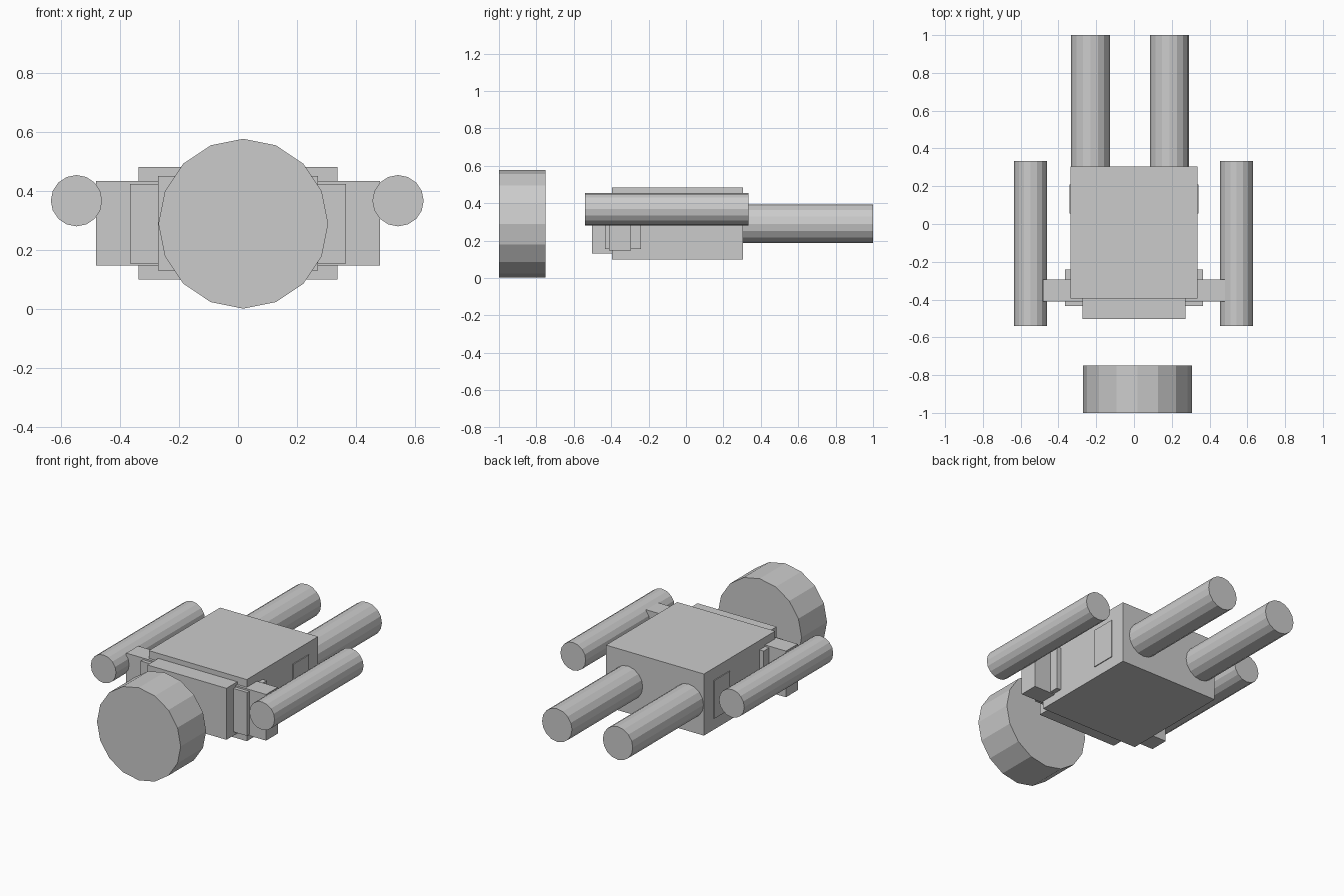
import bpy
import bmesh
from math import pi
from mathutils import Matrix, Vector

cube = bpy.data.objects.get("Cube")
if cube:
    bpy.data.objects.remove(cube, do_unlink=True)

grey = bpy.data.materials.new("plain grey")
grey.use_nodes = True
colour = (0.6, 0.6, 0.6, 1)
grey.diffuse_color = colour
grey.node_tree.nodes["Principled BSDF"].inputs["Base Color"].default_value = colour


def add_object(name, bm):
    mesh = bpy.data.meshes.new(name)
    bm.to_mesh(mesh)
    bm.free()
    mesh.materials.append(grey)
    obj = bpy.data.objects.new(name, mesh)
    bpy.context.collection.objects.link(obj)
    return obj


def box(name, low, high):
    low, high = Vector(low), Vector(high)
    bm = bmesh.new()
    place = Matrix.Translation((low + high) / 2) @ Matrix.Diagonal((*(high - low), 1))
    bmesh.ops.create_cube(bm, size=1, matrix=place)
    return add_object(name, bm)


def tube(name, x, z, radius, front, back):
    """Sixteen-sided cylinder lying along y."""
    bm = bmesh.new()
    place = Matrix.Translation((x, (front + back) / 2, z)) @ Matrix.Rotation(pi / 2, 4, "X")
    bmesh.ops.create_cone(bm, cap_ends=True, segments=16, radius1=radius,
                          radius2=radius, depth=back - front, matrix=place)
    return add_object(name, bm)


# Main body and the panel on its front
box("body", (-0.337, -0.395, 0.10), (0.337, 0.305, 0.483))
box("front_panel", (-0.272, -0.502, 0.132), (0.272, -0.39, 0.452))

# Shoulder block and cross arm through the body
box("shoulder_block", (-0.366, -0.433, 0.155), (0.366, -0.24, 0.425))
box("cross_arm", (-0.481, -0.411, 0.148), (0.481, -0.295, 0.435))

# Thin plates on both sides
for side, sign in (("left", 1), ("right", -1)):
    xs = sorted((sign * 0.33, sign * 0.342))
    box(side + "_side_plate", (xs[0], 0.055, 0.17), (xs[1], 0.21, 0.407))

# Round drum in front
tube("front_drum", 0.018, 0.29, 0.288, -1, -0.75)

# Long tubes beside the body and behind it
for side, arm_x, rear_x in (("left", 0.543, 0.187), ("right", -0.548, -0.231)):
    tube(side + "_arm_tube", arm_x, 0.368, 0.087, -0.54, 0.334)
    tube(side + "_rear_tube", rear_x, 0.29, 0.103, 0.28, 1)
